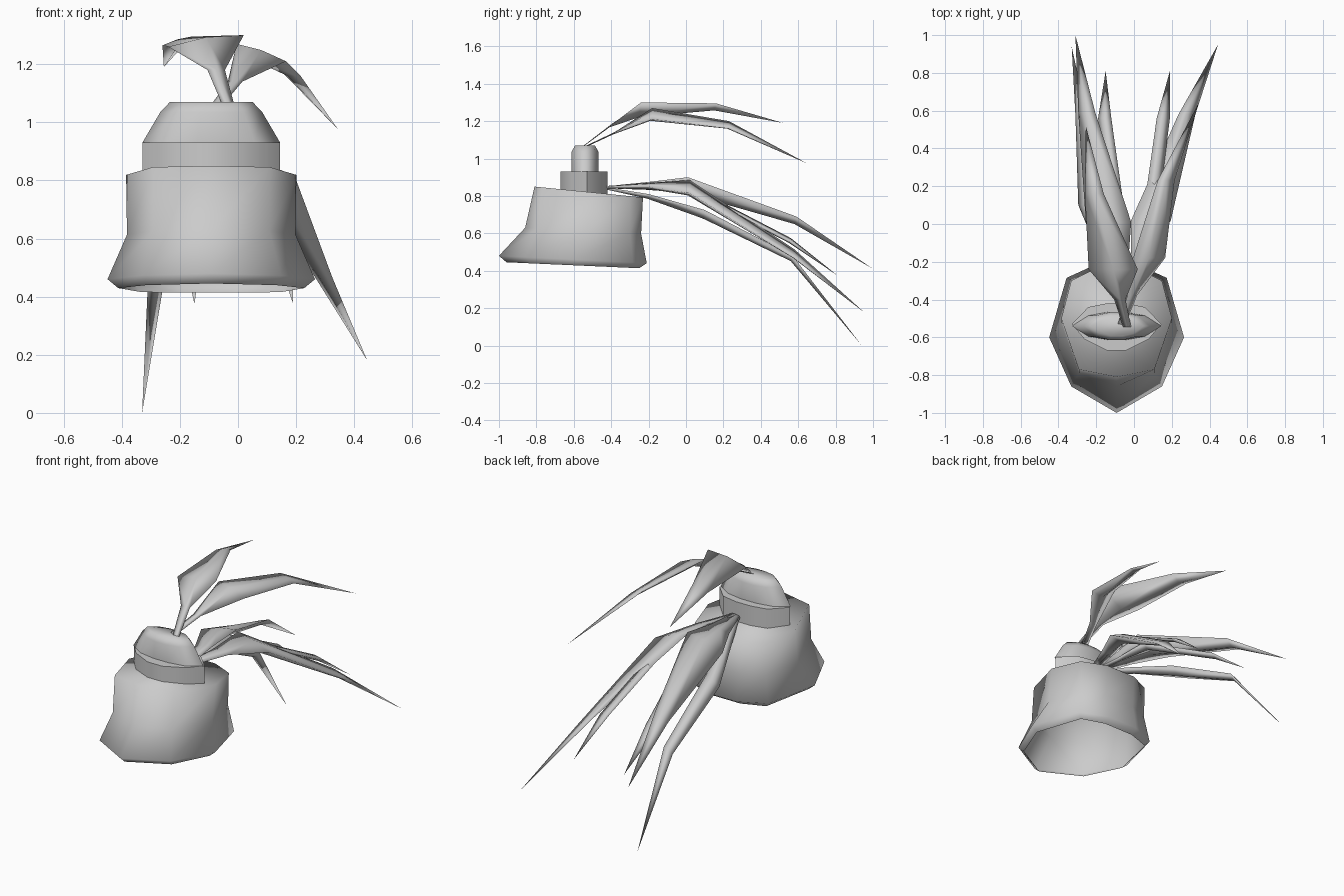
import bpy, bmesh, math
from mathutils import Vector

if "Cube" in bpy.data.objects:
    bpy.data.objects.remove(bpy.data.objects["Cube"])

CX = -0.092  # centre line of the bell


def loft(name, rings, cap_start=True, cap_end=True, angle=180):
    """Skin a list of equal-length point rings."""
    bm = bmesh.new()
    loops = [[bm.verts.new(p) for p in r] for r in rings]
    n = len(loops[0])
    for a, b in zip(loops, loops[1:]):
        for i in range(n):
            j = (i + 1) % n
            bm.faces.new((a[i], a[j], b[j], b[i]))
    if cap_start:
        bm.faces.new(loops[0][::-1])
    if cap_end:
        bm.faces.new(loops[-1])
    bmesh.ops.remove_doubles(bm, verts=bm.verts, dist=0.0005)
    bmesh.ops.recalc_face_normals(bm, faces=bm.faces)
    me = bpy.data.meshes.new(name)
    bm.to_mesh(me)
    bm.free()
    ob = bpy.data.objects.new(name, me)
    bpy.context.collection.objects.link(ob)
    bpy.ops.object.select_all(action='DESELECT')
    ob.select_set(True)
    bpy.context.view_layer.objects.active = ob
    bpy.ops.object.shade_smooth_by_angle(angle=math.radians(angle))
    return ob


def ring(half, z, slope=0.0, y0=0.0):
    """Mirror a half outline (dx, y) about the centre line; z tilts along y."""
    right = [(CX + x, y, z + slope * (y - y0)) for x, y in half]
    left = [(CX - x, y, z + slope * (y - y0)) for x, y in reversed(half) if x > 0]
    return right + left


# flared bell, open underneath, sloping top
lip = [(0, -0.96), (0.225, -0.83), (0.32, -0.6), (0.24, -0.3), (0.1, -0.25)]
rim = [(0, -1.0), (0.24, -0.86), (0.357, -0.6), (0.265, -0.285), (0.1, -0.21)]
waist = [(0, -0.86), (0.2, -0.79), (0.29, -0.53), (0.235, -0.3), (0.1, -0.24)]
top = [(0, -0.81), (0.2, -0.77), (0.293, -0.5), (0.24, -0.3), (0.1, -0.23)]
loft("bell", [ring(lip, 0.445, -0.045, -0.95),
              ring(rim, 0.48, -0.05, -1.0),
              ring(waist, 0.63, -0.05, -0.86),
              ring(top, 0.85, -0.1, -0.81)], cap_start=False)

# flattened collar band
collar = [(0.05, -0.67), (0.17, -0.61), (0.237, -0.53), (0.15, -0.44), (0.05, -0.42)]
loft("collar", [ring(collar, 0.78), ring(collar, 0.93)], angle=60)


# slim tapered crown
def crown_ring(sx, sy, z):
    base = [(0.05, -1), (0.15, -0.75), (0.237, 0), (0.15, 0.75), (0.05, 1)]
    return ring([(x * sx, -0.54 + 0.073 * y * sy) for x, y in base], z)


loft("crown", [crown_ring(1, 1, 0.93), crown_ring(0.74, 1, 1.035),
               crown_ring(0.6, 0.72, 1.07)], cap_start=False)


# plumes: (x, y, z, half width, rise of the right edge) stations, then the tip
def plume(name, stations, tip):
    rings = []
    for x, y, z, w, tilt in stations:
        rings.append([(x - w, y, z - tilt), (x, y - 0.01, z - 0.45 * w),
                      (x + w, y, z + tilt), (x, y, z + 0.1 * w)])
    # last ring collapses to the tip
    t = Vector(tip)
    rings.append([t + Vector((dx, 0, dz)) * 0.0001
                  for dx, dz in ((-1, 0), (0, -1), (1, 0), (0, 1))])
    loft(name, rings, cap_end=False)


plume("upper_left_plume", [(-0.03, -0.57, 1.05, 0.02, 0), (-0.075, -0.4, 1.18, 0.03, 0),
      (-0.11, -0.24, 1.28, 0.13, 0.02), (-0.21, 0.16, 1.28, 0.05, 0.015)], (-0.255, 0.52, 1.19))
plume("upper_right_plume", [(-0.08, -0.57, 1.05, 0.02, 0), (-0.01, -0.38, 1.14, 0.025, 0),
      (0.08, -0.18, 1.24, 0.085, -0.03), (0.17, 0.23, 1.18, 0.045, -0.02)], (0.345, 0.645, 0.975))

ROOT = (-0.04, -0.45, 0.85, 0.018, 0)
plume("wide_left_plume", [ROOT, (-0.09, -0.2, 0.86, 0.06, 0.015),
      (-0.135, 0.01, 0.87, 0.12, 0.03), (-0.25, 0.59, 0.67, 0.045, 0.02)], (-0.31, 1.0, 0.41))
plume("wide_right_plume", [ROOT, (0.03, -0.2, 0.86, 0.045, -0.01),
      (0.09, 0.02, 0.85, 0.105, -0.035), (0.28, 0.58, 0.49, 0.045, -0.025)], (0.445, 0.95, 0.18))
plume("low_left_plume", [ROOT, (-0.14, -0.2, 0.8, 0.03, 0.01),
      (-0.25, 0.1, 0.7, 0.045, 0.025), (-0.28, 0.57, 0.465, 0.03, 0.015)], (-0.33, 0.94, 0.0))
# matching pair of inner plumes
for side, label, tip_x in ((-1, "left", -0.15), (1, "right", 0.19)):
    plume("inner_%s_plume" % label, [ROOT, (-0.02 + side * 0.04, -0.2, 0.845, 0.022, 0),
          (side * 0.085, 0.03, 0.84, 0.04, -side * 0.01),
          (side * 0.155, 0.56, 0.565, 0.035, -side * 0.01)], (tip_x, 0.81, 0.375))
